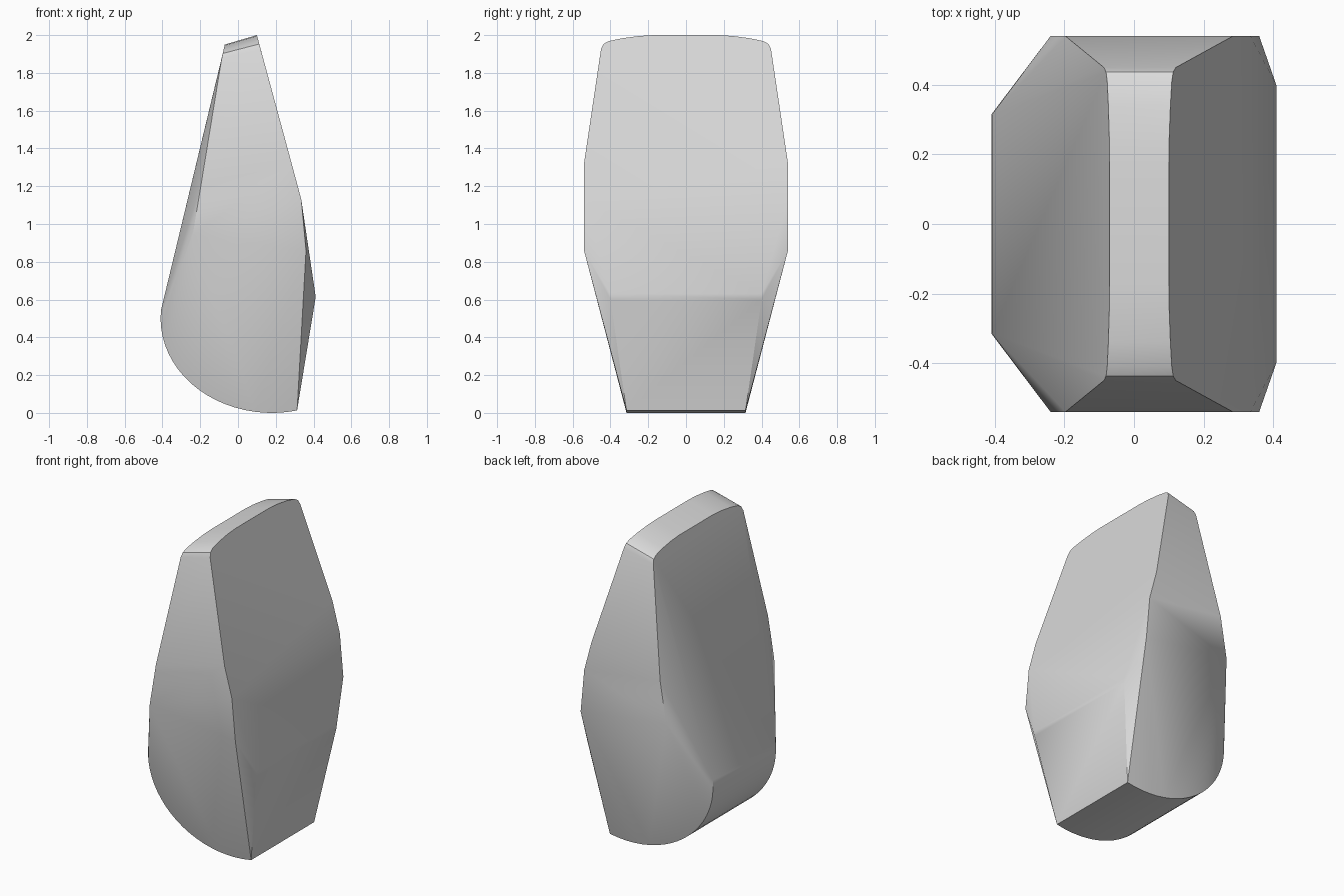
import bpy, bmesh, math

cube = bpy.data.objects.get("Cube")
if cube:
    bpy.data.objects.remove(cube, do_unlink=True)

GREY = (0.7, 0.7, 0.7, 1.0)
mat = bpy.data.materials.new("plain_grey")
mat.use_nodes = True
mat.diffuse_color = GREY
mat.node_tree.nodes["Principled BSDF"].inputs["Base Color"].default_value = GREY

points = []  # one half, mirrored in y below

# Tilted crown with rounded shoulders, swept from the thin edge to the broad face
crown = [(0.17, 2.0), (0.25, 1.995), (0.34, 1.983), (0.41, 1.968), (0.437, 1.953), (0.45, 1.925)]
for y, z in crown:
    points.append((0.10 + 0.27 * (2.0 - z), y, z))
    points.append((-0.07 - 0.22 * (2.0 - z), y, z - 0.05))

# Widest belt of the side walls
points += [(0.284, 0.54, 1.32), (0.335, 0.54, 1.13), (0.36, 0.54, 0.86),
           (-0.24, 0.54, 0.94), (-0.197, 0.54, 1.2)]

# Ridge across the broad face
points += [(0.409, 0.40, 0.63), (0.409, 0.40, 0.60)]

# Rounded underside
STEPS = 20
start, end = math.radians(-77), math.radians(-185)
for i in range(STEPS + 1):
    a = start + (end - start) * i / STEPS
    points.append((0.18 + 0.59 * math.cos(a), 0.315, 0.5 + 0.5 * math.sin(a)))

# Skin both halves as one convex solid
bm = bmesh.new()
for x, y, z in points:
    for side in (-1, 1):
        bm.verts.new((x, y * side, z))
hull = bmesh.ops.convex_hull(bm, input=bm.verts[:])
loose = {v for v in hull["geom_interior"] + hull["geom_unused"]
         if isinstance(v, bmesh.types.BMVert)}
bmesh.ops.delete(bm, geom=list(loose), context='VERTS')
bmesh.ops.dissolve_limit(bm, angle_limit=math.radians(1), verts=bm.verts[:], edges=bm.edges[:])
bmesh.ops.recalc_face_normals(bm, faces=bm.faces[:])

mesh = bpy.data.meshes.new("faceted_body")
bm.to_mesh(mesh)
bm.free()
mesh.materials.append(mat)
body = bpy.data.objects.new("faceted_body", mesh)
bpy.context.collection.objects.link(body)

# Soft shading with crisp main edges
bpy.ops.object.select_all(action='DESELECT')
body.select_set(True)
bpy.context.view_layer.objects.active = body
bpy.ops.object.shade_smooth_by_angle(angle=math.radians(30))
